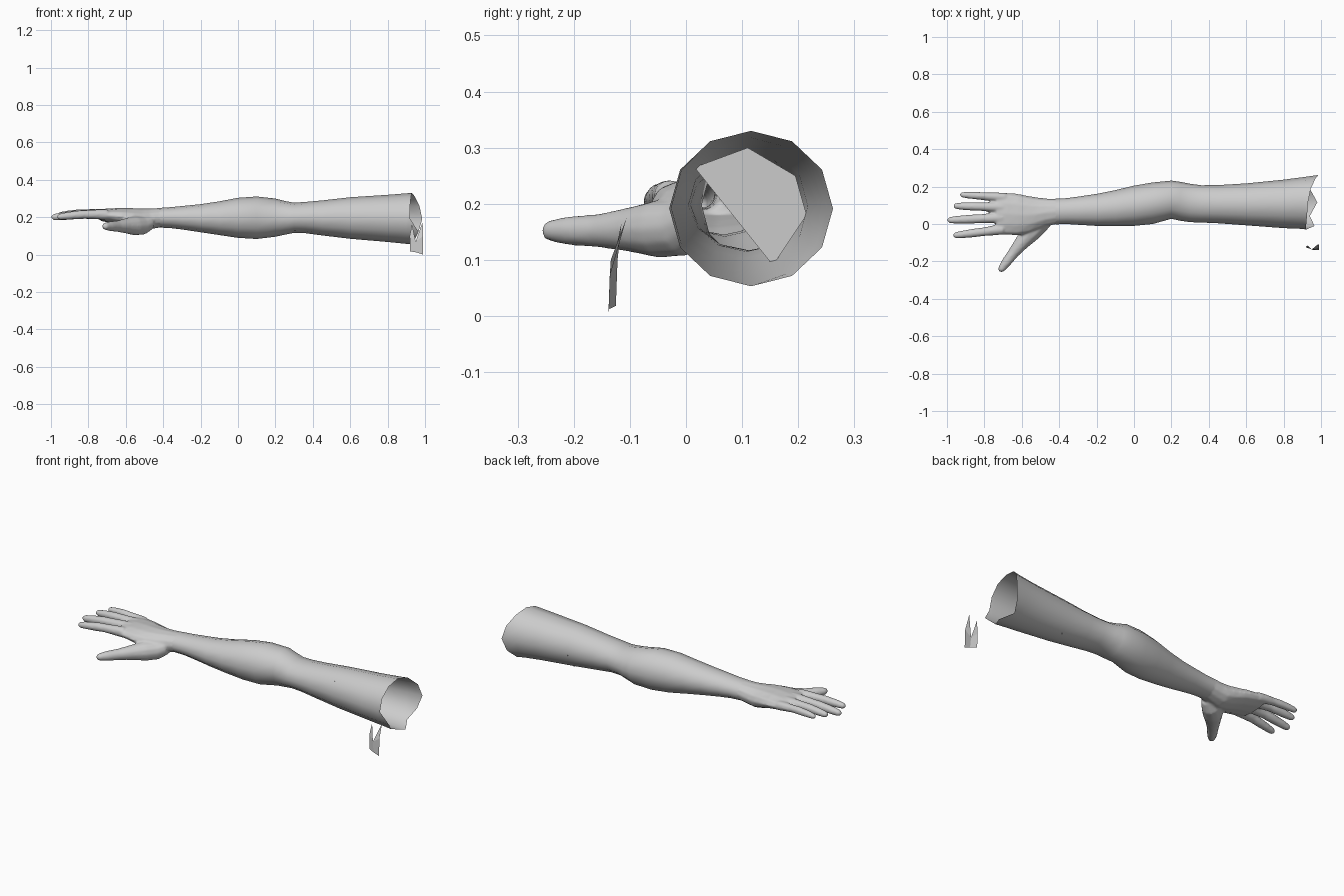
import bpy, bmesh, math
from mathutils import Vector

if "Cube" in bpy.data.objects:
    bpy.data.objects.remove(bpy.data.objects["Cube"])

SIDES = 12
skin = bpy.data.materials.new("grey_skin")
skin.diffuse_color = (0.6, 0.6, 0.6, 1)
skin.use_nodes = True
skin.node_tree.nodes["Principled BSDF"].inputs["Base Color"].default_value = skin.diffuse_color


def section(x, y0, y1, z0, z1):
    """Oval ring across the arm, starting at the back and going over the top."""
    ring = []
    for i in range(SIDES):
        a = 2 * math.pi * i / SIDES
        ring.append(Vector((x, (y0 + y1) / 2 + (y1 - y0) / 2 * math.cos(a),
                            (z0 + z1) / 2 + (z1 - z0) / 2 * math.sin(a))))
    return ring


def loft(bm, rings, closed):
    loops = [[bm.verts.new(p) for p in r] for r in rings]
    for a, b in zip(loops, loops[1:]):
        for i in range(len(a)):
            j = (i + 1) % len(a)
            bm.faces.new((a[i], a[j], b[j], b[i]))
    if closed:
        bm.faces.new(loops[0])
        bm.faces.new(loops[-1])


def digit(bm, path):
    """Closed round tube through (x, y, z, radius) points with a rounded tip."""
    pts = [(Vector(p[:3]), p[3]) for p in path]
    tip, r = pts[-1]
    d = (tip - pts[-2][0]).normalized()
    pts += [(tip + d * r * 0.6, r * 0.8), (tip + d * r, r * 0.35)]
    rings = []
    for i, (p, r) in enumerate(pts):
        d = (pts[min(i + 1, len(pts) - 1)][0] - pts[max(i - 1, 0)][0]).normalized()
        side = Vector((0, 0, 1)).cross(d).normalized()
        up = d.cross(side)
        rings.append([p + r * (side * math.cos(t) + up * math.sin(t))
                      for t in (2 * math.pi * k / SIDES for k in range(SIDES))])
    loft(bm, rings, True)


def make(name, bm):
    bmesh.ops.recalc_face_normals(bm, faces=bm.faces)
    mesh = bpy.data.meshes.new(name)
    bm.to_mesh(mesh)
    bm.free()
    mesh.materials.append(skin)
    ob = bpy.data.objects.new(name, mesh)
    bpy.context.collection.objects.link(ob)
    return ob


def smooth(ob):
    for p in ob.data.polygons:
        p.use_smooth = True


# Arm sleeve from the torn upper end to the wrist: x, y range, z range
WRIST = [(-0.36, 0, 0.138, 0.142, 0.254), (-0.42, -0.002, 0.135, 0.145, 0.25)]
arm_sections = [
    (0.8, -0.022, 0.237, 0.068, 0.32), (0.6, -0.007, 0.217, 0.085, 0.307),
    (0.45, 0.004, 0.208, 0.103, 0.29), (0.36, 0.008, 0.207, 0.115, 0.282),
    (0.3, 0.01, 0.215, 0.117, 0.278), (0.25, 0.017, 0.225, 0.107, 0.287),
    (0.2, 0.028, 0.232, 0.096, 0.3), (0.1, 0, 0.222, 0.084, 0.311),
    (0, -0.01, 0.205, 0.09, 0.304), (-0.1, -0.012, 0.181, 0.105, 0.285),
    (-0.2, -0.01, 0.161, 0.12, 0.27), (-0.3, -0.004, 0.146, 0.135, 0.26)] + WRIST

# Torn rim reaches a different distance at each corner
rim = section(0.93, -0.03, 0.262, 0.053, 0.33)
reach = (0.985, 0.97, 0.945, 0.93, 0.925, 0.92, 0.92, 0.965, 0.94, 0.98, 0.94, 0.965)
for p, x in zip(rim, reach):
    p.x = x
bm = bmesh.new()
loft(bm, [rim, section(0.9, -0.026, 0.25, 0.058, 0.328)]
     + [section(*s) for s in arm_sections], False)
arm = make("arm", bm)
smooth(arm)

# Palm, fingers and thumb, fused into one hand
palm = WRIST + [
    (-0.47, -0.014, 0.137, 0.135, 0.247), (-0.51, -0.032, 0.142, 0.128, 0.247),
    (-0.56, -0.052, 0.15, 0.138, 0.249), (-0.62, -0.062, 0.162, 0.157, 0.25),
    (-0.68, -0.06, 0.168, 0.17, 0.248), (-0.735, -0.056, 0.168, 0.18, 0.242)]
bm = bmesh.new()
loft(bm, [section(*s) for s in palm], True)
# Each finger: knuckle xyz, tip xyz, thickness
fingers = [((-0.70, -0.028, 0.214), (-0.95, -0.06, 0.203), 0.023),
           ((-0.70, 0.034, 0.217), (-0.98, 0.021, 0.201), 0.024),
           ((-0.70, 0.09, 0.217), (-0.948, 0.096, 0.212), 0.023),
           ((-0.69, 0.142, 0.212), (-0.915, 0.156, 0.216), 0.0205)]
for base, tip, r in fingers:
    a, b = Vector(base), Vector(tip)
    path = []
    for t, k in ((0, 1.25), (0.2, 1.15), (0.45, 1.0), (0.6, 1.02), (0.85, 0.9), (1, 0.75)):
        p = a.lerp(b, t)
        path.append((p.x, p.y, p.z + 0.006 * math.sin(math.pi * t), r * k))
    digit(bm, path)
digit(bm, [(-0.47, 0.02, 0.175, 0.04), (-0.51, -0.005, 0.158, 0.051),
           (-0.555, -0.048, 0.155, 0.052), (-0.60, -0.10, 0.154, 0.04),
           (-0.645, -0.155, 0.152, 0.03), (-0.685, -0.208, 0.152, 0.026),
           (-0.707, -0.238, 0.152, 0.02)])
hand = make("hand", bm)
fuse = hand.modifiers.new("fuse", 'REMESH')
fuse.mode = 'VOXEL'
fuse.voxel_size = 0.006
soft = hand.modifiers.new("soften", 'SMOOTH')
soft.factor = 0.5
soft.iterations = 7
deps = bpy.context.evaluated_depsgraph_get()
fused = bpy.data.meshes.new_from_object(hand.evaluated_get(deps))
hand.modifiers.clear()
hand.data = fused
# Open the hand at the wrist where it meets the arm
bm = bmesh.new()
bm.from_mesh(fused)
bmesh.ops.bisect_plane(bm, geom=bm.verts[:] + bm.edges[:] + bm.faces[:],
                       plane_co=(-0.415, 0, 0), plane_no=(1, 0, 0), clear_outer=True)
bm.to_mesh(fused)
bm.free()
if not fused.materials:
    fused.materials.append(skin)
for p in fused.polygons:
    p.material_index = 0
smooth(hand)


def sheet(name, verts, faces):
    bm = bmesh.new()
    vs = [bm.verts.new(v) for v in verts]
    for f in faces:
        bm.faces.new([vs[i] for i in f])
    return make(name, bm)


# Flat partition inside the sleeve
sheet("inner_flap", [(0.6, 0.015, 0.265), (0.6, 0.11, 0.3), (0.6, 0.195, 0.25),
                     (0.6, 0.215, 0.18), (0.6, 0.155, 0.09)], [(4, 3, 2, 1, 0)])

# Loose torn scrap in front of the upper end, with two prongs
sheet("torn_scrap", [(0.92, -0.125, 0.018), (0.955, -0.138, 0.012), (0.99, -0.138, 0.0),
                     (0.918, -0.122, 0.1), (0.95, -0.136, 0.07), (0.99, -0.134, 0.1),
                     (0.93, -0.115, 0.165), (0.987, -0.106, 0.175)],
      [(0, 1, 4, 3), (1, 2, 5, 4), (3, 4, 6), (4, 5, 7)])
